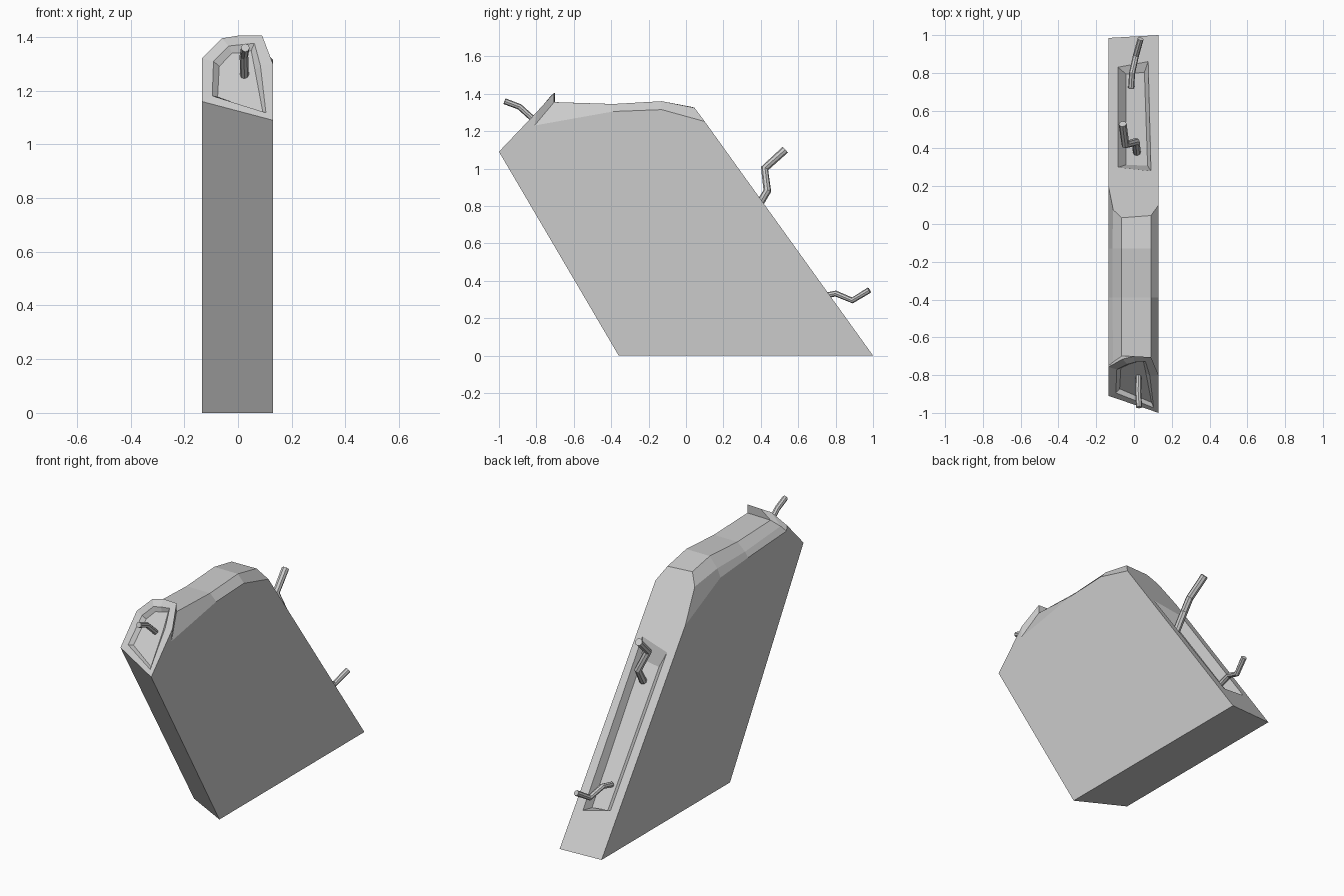
import bpy, bmesh
from mathutils import Vector

if "Cube" in bpy.data.objects:
    bpy.data.objects.remove(bpy.data.objects["Cube"])

grey = bpy.data.materials.new("light_grey")
grey.use_nodes = True
colour = (0.6, 0.6, 0.6, 1)
grey.diffuse_color = colour
grey.node_tree.nodes["Principled BSDF"].inputs["Base Color"].default_value = colour

LEFT, RIGHT = -0.135, 0.13


def finish(name, bm):
    bmesh.ops.recalc_face_normals(bm, faces=bm.faces)
    mesh = bpy.data.meshes.new(name)
    bm.to_mesh(mesh)
    bm.free()
    mesh.materials.append(grey)
    obj = bpy.data.objects.new(name, mesh)
    bpy.context.collection.objects.link(obj)
    return obj


def on_back(x, y):
    """Point on the sloping back plane."""
    return (x, y, 1.39 * (0.993 + 0.057 * x - y))


# Wedge body: cross-sections of the top from the front lip to the back edge
def section(y, heights):
    return [(x, y, z) for x, z in zip((LEFT, -0.115, -0.065, 0.09, RIGHT), heights)]


rings = [
    [(LEFT, -0.757, 1.32), (-0.06, -0.715, 1.395), (0, -0.70, 1.405),
     (0.09, -0.705, 1.405), (RIGHT, -0.80, 1.30)],
    [(LEFT, -0.75, 1.29), (-0.11, -0.73, 1.32), (-0.065, -0.70, 1.355),
     (0.09, -0.705, 1.355), (RIGHT, -0.81, 1.23)],
    section(-0.39, (1.27, 1.30, 1.345, 1.345, 1.305)),
    section(-0.13, (1.25, 1.30, 1.36, 1.36, 1.315)),
    [on_back(x, y) for x, y in ((LEFT, 0.2), (-0.11, 0.075), (-0.065, 0.033),
                                (0.09, 0.045), (RIGHT, 0.1))],
]
bm = bmesh.new()
rings = [[bm.verts.new(p) for p in ring] for ring in rings]
for a, b in zip(rings, rings[1:]):
    for i in range(4):
        bm.faces.new((a[i], a[i + 1], b[i + 1], b[i]))

# Lower corners: front edge, base edge and back edge, left then right
front = [bm.verts.new(p) for p in ((LEFT, -0.91, 1.16), (RIGHT, -1, 1.09))]
base = [bm.verts.new(p) for p in ((LEFT, -0.22, 0), (RIGHT, -0.36, 0))]
back = [bm.verts.new(p) for p in ((LEFT, 0.985, 0), (RIGHT, 1, 0))]
for a, b in ((front, base), (base, back)):
    bm.faces.new((a[0], a[1], b[1], b[0]))
for side, k in ((0, 0), (1, 4)):
    bm.faces.new([front[side]] + [r[k] for r in rings] + [back[side], base[side]])

# Back face with a long tapered recess
top = rings[-1]
rim = [bm.verts.new(on_back(x, y)) for x, y in
       ((-0.085, 0.83), (0.075, 0.86), (0.09, 0.28), (-0.085, 0.30))]
inward = Vector((0, -0.81, -0.59)) * 0.045
floor = [bm.verts.new(Vector(on_back(x, y)) + inward) for x, y in
         ((-0.042, 0.83), (0.055, 0.84), (0.072, 0.345), (-0.042, 0.35))]
bm.faces.new((back[0], back[1], rim[1], rim[0]))
bm.faces.new((back[1], top[4], rim[2], rim[1]))
bm.faces.new([top[4], top[3], top[2], top[1], top[0], rim[3], rim[2]])
bm.faces.new((top[0], back[0], rim[0], rim[3]))
for i in range(4):
    j = (i + 1) % 4
    bm.faces.new((rim[i], rim[j], floor[j], floor[i]))
bm.faces.new(floor)

# Front face with a small recess following its outline
front_face = bm.faces.new(front + rings[0][::-1])
bmesh.ops.recalc_face_normals(bm, faces=bm.faces)
bmesh.ops.inset_region(bm, faces=[front_face], thickness=0.047)
bmesh.ops.inset_region(bm, faces=[front_face], thickness=0.022, depth=-0.02)
finish("wedge_body", bm)


# Bent pegs: an eight-sided tube swept along a short path
def peg(name, path, radius):
    pts = [Vector(p) for p in path]
    bm = bmesh.new()
    loops = []
    for i, p in enumerate(pts):
        d = (pts[min(i + 1, len(pts) - 1)] - pts[max(i - 1, 0)]).normalized()
        bits = bmesh.ops.create_circle(bm, segments=8, radius=radius)["verts"]
        side = Vector((1, 0, 0))
        side = (side - d * side.dot(d)).normalized()
        up = d.cross(side)
        for v in bits:
            v.co = p + side * v.co.x + up * v.co.y
        loops.append(bits)
    for a, b in zip(loops, loops[1:]):
        for i in range(8):
            j = (i + 1) % 8
            bm.faces.new((a[i], a[j], b[j], b[i]))
    bm.faces.new(loops[0])
    bm.faces.new(loops[-1])
    finish(name, bm)


peg("front_peg", [(0.025, -0.79, 1.24), (0.022, -0.89, 1.33), (0.027, -0.97, 1.36)], 0.016)
peg("upper_back_peg", [(0.015, 0.38, 0.79), (0.01, 0.435, 0.88),
                       (-0.045, 0.42, 1.0), (-0.06, 0.53, 1.1)], 0.021)
peg("lower_back_peg", [(-0.015, 0.72, 0.315), (-0.01, 0.80, 0.332),
                       (0.01, 0.89, 0.295), (0.035, 0.98, 0.35)], 0.016)
